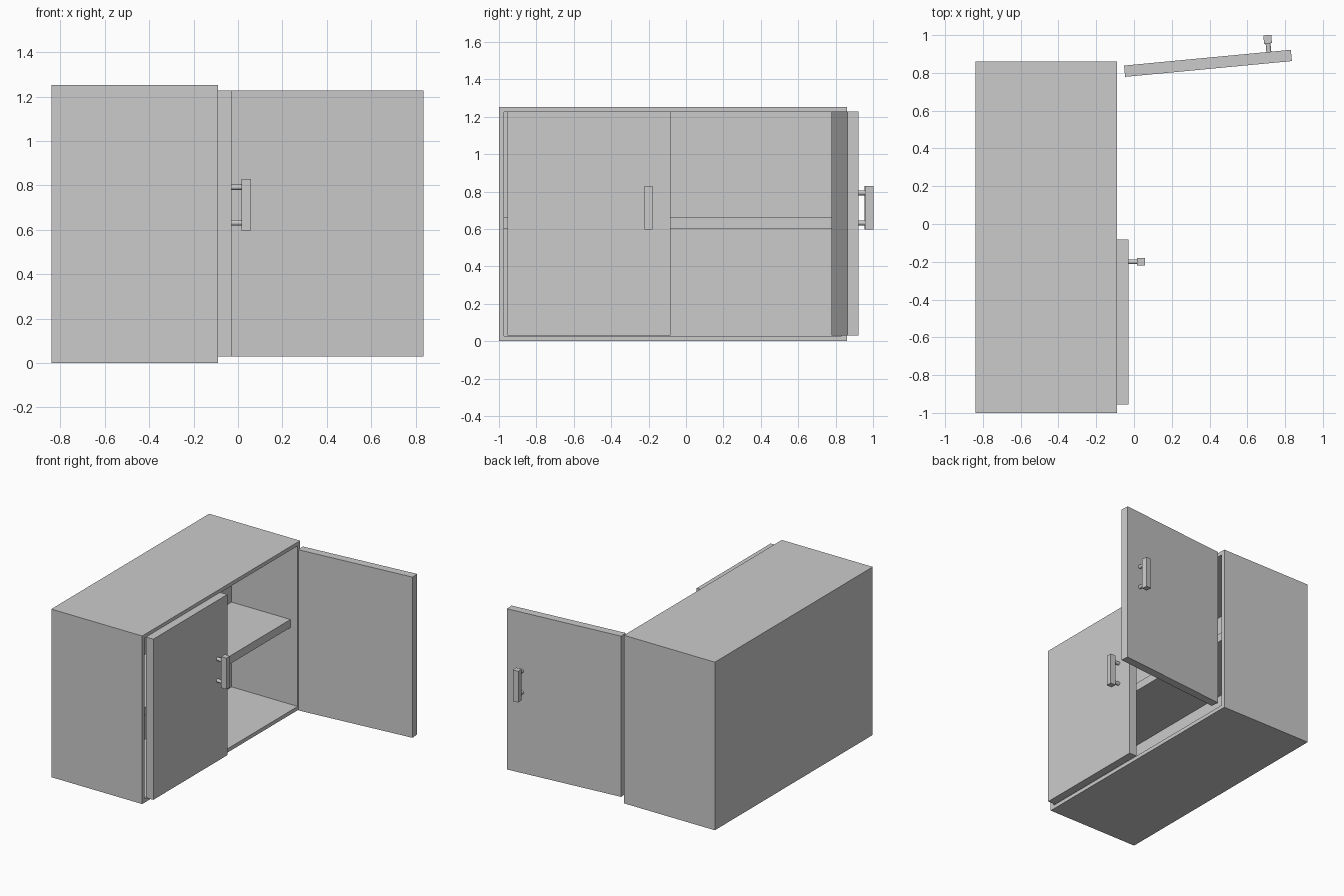
import bpy, bmesh, math
from mathutils import Matrix, Vector

if "Cube" in bpy.data.objects:
    bpy.data.objects.remove(bpy.data.objects["Cube"])


def finish(name, bm):
    bmesh.ops.recalc_face_normals(bm, faces=bm.faces[:])
    mesh = bpy.data.meshes.new(name)
    bm.to_mesh(mesh)
    bm.free()
    obj = bpy.data.objects.new(name, mesh)
    bpy.context.collection.objects.link(obj)
    return obj


def add_box(bm, lo, hi):
    lo, hi = Vector(lo), Vector(hi)
    m = Matrix.Translation((lo + hi) / 2) @ Matrix.Diagonal((*(hi - lo), 1))
    bmesh.ops.create_cube(bm, size=1, matrix=m)


def box(name, lo, hi, frame=Matrix()):
    bm = bmesh.new()
    add_box(bm, lo, hi)
    bm.transform(frame)
    return finish(name, bm)


# Cabinet body: solid block with the +x face inset and pushed in
FRONT, WALL, CAVITY = -0.09, 0.028, 0.545
bm = bmesh.new()
add_box(bm, (-0.84, -1.0, 0), (FRONT, 0.86, 1.253))
bm.normal_update()
face = max(bm.faces, key=lambda f: f.calc_center_median().x)
bmesh.ops.inset_region(bm, faces=[face], thickness=WALL, use_even_offset=True)
inner = bmesh.ops.extrude_discrete_faces(bm, faces=[face])["faces"][0]
bmesh.ops.translate(bm, verts=inner.verts[:], vec=(-CAVITY, 0, 0))
finish("cabinet_body", bm)

# Shelf, slightly set back from the opening
box("shelf", (FRONT - CAVITY, -1.0 + WALL, 0.60), (-0.15, 0.86 - WALL, 0.66))


def door(side, hinge, along, outward, width):
    """Door panel and handle; local x runs from the hinge, local y points outward."""
    frame = Matrix((
        (along[0], outward[0], 0, hinge[0]),
        (along[1], outward[1], 0, hinge[1]),
        (0, 0, 1, 0),
        (0, 0, 0, 1)))
    box(side + "_door", (0, 0, 0.03), (width, 0.06, 1.228), frame)
    # Handle bar
    u = width - 0.117
    box(side + "_handle_bar", (u - 0.021, 0.105, 0.597), (u + 0.021, 0.149, 0.83), frame)
    # Round handle posts
    bm = bmesh.new()
    for z in (0.632, 0.793):
        m = Matrix.Translation((u, 0.082, z)) @ Matrix.Rotation(math.pi / 2, 4, "X")
        bmesh.ops.create_cone(bm, cap_ends=True, segments=16, radius1=0.013,
                              radius2=0.013, depth=0.048, matrix=m)
    bm.transform(frame)
    posts = finish(side + "_handle_posts", bm)
    bpy.ops.object.select_all(action="DESELECT")
    posts.select_set(True)
    bpy.context.view_layer.objects.active = posts
    bpy.ops.object.shade_smooth_by_angle(angle=math.radians(40))


# One closed door, one swung wide open
door("closed", (FRONT, -0.955), (0, 1), (1, 0), 0.872)
a = math.radians(5.4)
door("open", (-0.047, 0.779), (math.cos(a), math.sin(a)), (-math.sin(a), math.cos(a)), 0.887)
